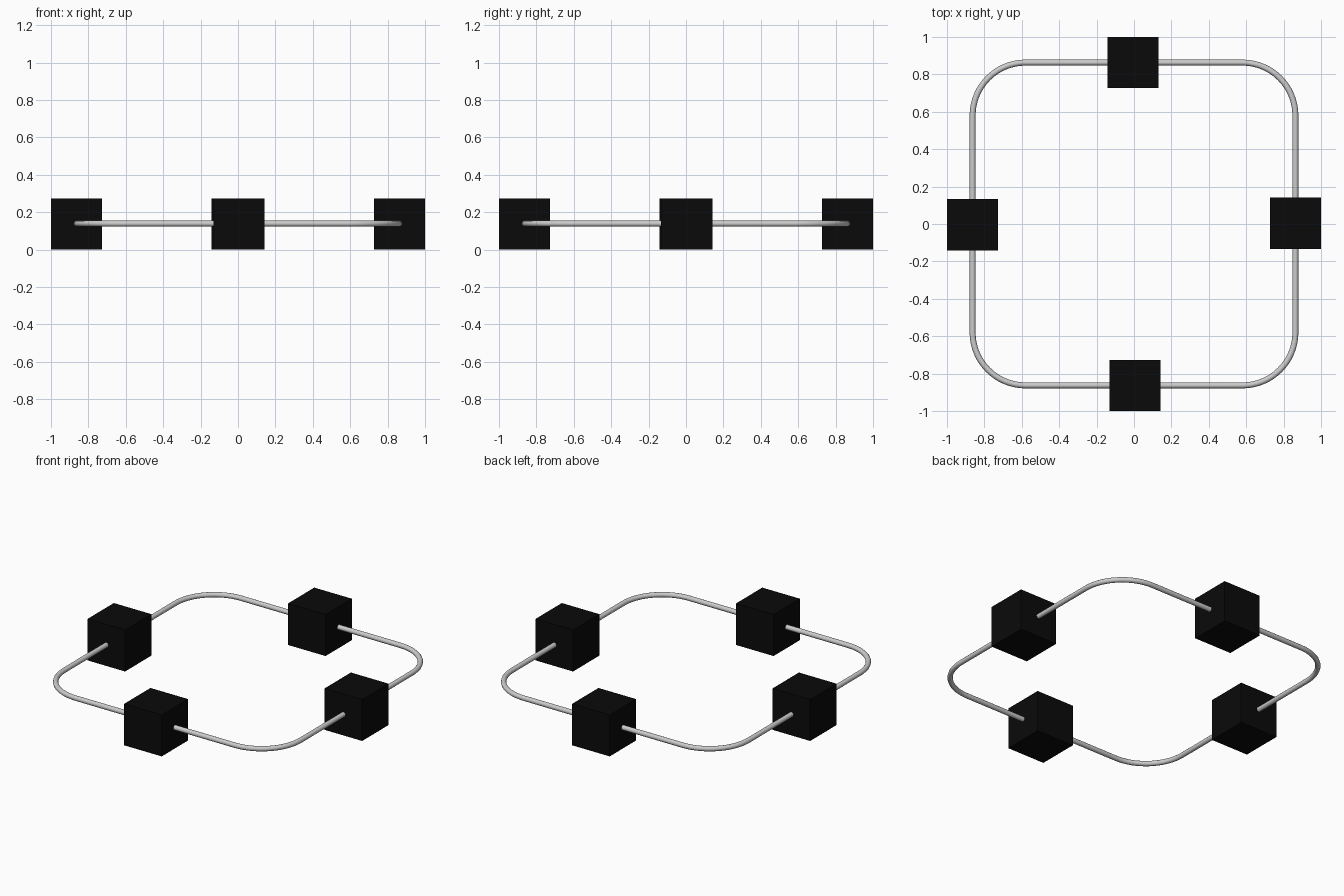
import bpy
import math

if "Cube" in bpy.data.objects:
    bpy.data.objects.remove(bpy.data.objects["Cube"])


def material(name, value):
    m = bpy.data.materials.new(name)
    m.diffuse_color = (value, value, value, 1)
    m.use_nodes = True
    m.node_tree.nodes["Principled BSDF"].inputs["Base Color"].default_value = m.diffuse_color
    return m


black = material("black", 0.003)
silver = material("light grey", 0.6)

S = 0.274            # cube edge
C = 1 - S / 2        # distance of cubes and rail from the centre
R = 0.283            # rail corner radius
Z = 0.139            # rail height

# Four cubes, each nudged slightly off the middle of its side
for name, x, y in (("front_cube", 0.006, -C), ("back_cube", -0.006, C),
                   ("left_cube", -C, -0.004), ("right_cube", C, 0.004)):
    bpy.ops.mesh.primitive_cube_add(size=S, location=(x, y, S / 2))
    cube = bpy.context.object
    cube.name = name
    cube.data.materials.append(black)

# Round rail: closed rounded-square path with a circular section
steps = 16
path = []
for corner in range(4):
    mid = math.radians(45 + 90 * corner)
    cx = math.copysign(C - R, math.cos(mid))
    cy = math.copysign(C - R, math.sin(mid))
    for i in range(steps + 1):
        a = math.radians(90 * corner + 90 * i / steps)
        path.append((cx + R * math.cos(a), cy + R * math.sin(a), Z))

curve = bpy.data.curves.new("connecting_rail", 'CURVE')
curve.dimensions = '3D'
curve.bevel_depth = 0.016
curve.bevel_resolution = 4
spline = curve.splines.new('POLY')
spline.points.add(len(path) - 1)
for point, co in zip(spline.points, path):
    point.co = (*co, 1)
spline.use_cyclic_u = True
curve.materials.append(silver)
rail = bpy.data.objects.new("connecting_rail", curve)
bpy.context.collection.objects.link(rail)

bpy.ops.object.select_all(action='DESELECT')
rail.select_set(True)
bpy.context.view_layer.objects.active = rail
bpy.ops.object.convert(target='MESH')
bpy.ops.object.shade_smooth()
